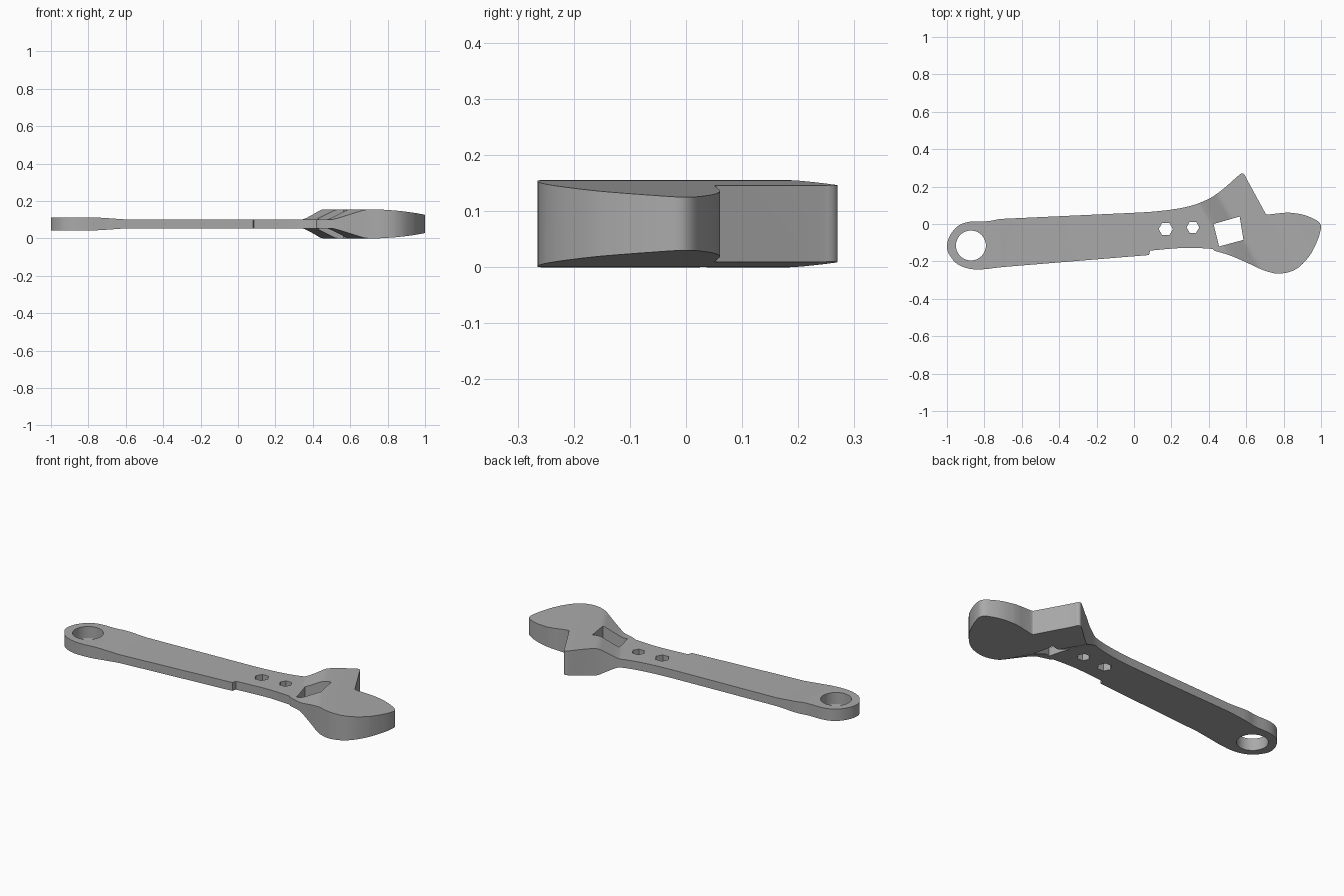
import bpy
import bmesh
import math
from mathutils import Vector
from mathutils.geometry import interpolate_bezier

default_cube = bpy.data.objects.get("Cube")
if default_cube:
    bpy.data.objects.remove(default_cube, do_unlink=True)

MID = 0.0775      # mid-plane height
SHEAR = 0.58      # slant of the head relative to the handle


def make_material(name, color):
    material = bpy.data.materials.new(name)
    material.use_nodes = True
    material.diffuse_color = color
    material.node_tree.nodes["Principled BSDF"].inputs["Base Color"].default_value = color
    return material


def smooth_run(points, steps=5):
    """Smooth curve through the points, with free ends."""
    points = [Vector((x, y, 0)) for x, y in points]
    last = len(points) - 1
    if last < 2:
        return points
    tangents = [(points[min(i + 1, last)] - points[max(i - 1, 0)]).normalized()
                for i in range(last + 1)]
    result = []
    for i in range(last):
        a, b = points[i], points[i + 1]
        reach = (b - a).length / 3
        curve = interpolate_bezier(a, a + tangents[i] * reach,
                                   b - tangents[i + 1] * reach, b, steps)
        result += curve[:-1]
    return result + [points[last]]


def prism(name, start_ring, end_ring):
    """Solid between two matching rings of points."""
    bm = bmesh.new()
    start = [bm.verts.new(p) for p in start_ring]
    end = [bm.verts.new(p) for p in end_ring]
    bm.faces.new(start)
    bm.faces.new(reversed(end))
    for i in range(len(start)):
        j = (i + 1) % len(start)
        bm.faces.new((start[j], start[i], end[i], end[j]))
    bmesh.ops.recalc_face_normals(bm, faces=bm.faces)
    mesh = bpy.data.meshes.new(name)
    bm.to_mesh(mesh)
    bm.free()
    obj = bpy.data.objects.new(name, mesh)
    bpy.context.collection.objects.link(obj)
    return obj


def plan_prism(name, points, low=-0.2, high=0.4):
    return prism(name, [(p[0], p[1], low) for p in points],
                 [(p[0], p[1], high) for p in points])


def polygon(cx, cy, radius, sides):
    return [(cx + radius * math.cos(math.tau * i / sides),
             cy + radius * math.sin(math.tau * i / sides)) for i in range(sides)]


# Plan outline, one smooth run between each pair of corners
RUNS = [
    # hanging end, round to the top of the handle
    [(-.7, -.23), (-.85, -.243), (-.94, -.217), (-.99, -.16), (-1, -.115),
     (-.983, -.06), (-.94, -.01), (-.88, .012), (-.78, .015), (-.72, .026), (-.65, .03)],
    # handle flaring into the fixed jaw
    [(0, .06), (.1, .066), (.22, .08), (.32, .102), (.41, .14), (.48, .19), (.565, .264),
     (.58, .27), (.592, .262), (.6, .245)],
    # mouth corner
    [(.7, .062), (.706, .053), (.72, .051)],
    # moving jaw
    [(.8, .06), (.84, .06), (.91, .048), (.97, .023), (.994, .004), (1, -.02),
     (.98, -.09), (.935, -.175), (.86, -.245), (.77, -.265), (.69, -.246),
     (.6, -.205), (.51, -.167), (.43, -.143)],
    # neck and step on the front edge
    [(.42, -.133), (.3, -.127), (.2, -.132), (.1, -.141)],
    [(.086, -.143), (.08, -.166)],
]
outline = [p for run in RUNS for p in smooth_run(run)]
wrench = plan_prism("wrench_body", outline)

# Half thickness along the length; the head part is slanted
THICKNESS = [(-1.2, .034), (-.75, .034), (-.7, .031), (-.6, .024),
             (.41, .024), (.44, .034), (.51, .064), (.535, .074), (.56, .0775),
             (.62, .0762), (.74, .068), (.86, .058), (1, .047), (1.3, .018)]
flat, rise = THICKNESS[:4], smooth_run(THICKNESS[4:], 4)
profile = flat + [(p[0], p[1]) for p in rise]
ring = [(x, MID + t) for x, t in profile] + [(x, MID - t) for x, t in reversed(profile)]


def slanted_ring(y):
    return [(x - SHEAR * y if x > 0 else x, y, z) for x, z in ring]


cutters = [(prism("thickness_form", slanted_ring(-.5), slanted_ring(.5)), "INTERSECT")]

# Hanging hole, two hexagonal holes and the adjuster window
HOLES = {
    "hanging_hole": polygon(-.872, -.115, .08, 48),
    "large_hex_hole": polygon(.17, -.027, .038, 6),
    "small_hex_hole": polygon(.315, -.018, .034, 6),
    "adjuster_window": [(.425, 0), (.565, .04), (.585, -.085), (.455, -.12)],
}
for name, points in HOLES.items():
    cutters.append((plan_prism(name, points), "DIFFERENCE"))

for cutter, operation in cutters:
    cutter.hide_render = True
    modifier = wrench.modifiers.new(cutter.name, "BOOLEAN")
    modifier.operation = operation
    modifier.solver = "EXACT"
    modifier.object = cutter

# Apply the cuts and drop the helpers
bpy.ops.object.select_all(action="DESELECT")
wrench.select_set(True)
bpy.context.view_layer.objects.active = wrench
for cutter, _ in cutters:
    bpy.ops.object.modifier_apply(modifier=cutter.name)
    bpy.data.objects.remove(cutter, do_unlink=True)

wrench.data.materials.clear()
wrench.data.materials.append(make_material("steel_grey", (.4, .4, .4, 1)))
bpy.ops.object.shade_smooth_by_angle(angle=math.radians(30))
